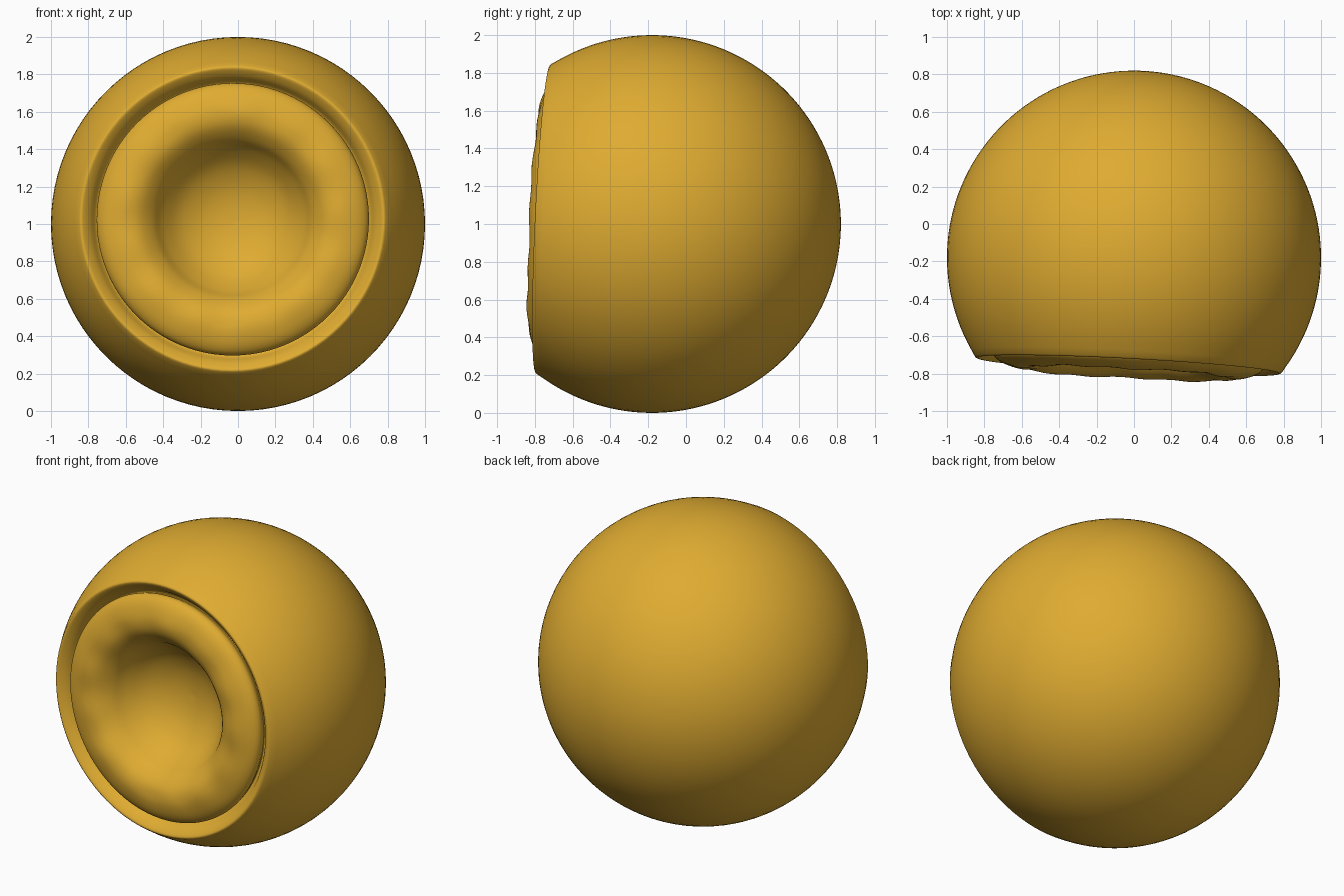
import bpy, bmesh, math
from mathutils import Vector

cube = bpy.data.objects.get("Cube")
if cube:
    bpy.data.objects.remove(cube, do_unlink=True)

SEGMENTS = 96
gold = bpy.data.materials.new("golden_yellow")
gold.use_nodes = True
color = (0.74, 0.41, 0.031, 1)
gold.diffuse_color = color
gold.node_tree.nodes["Principled BSDF"].inputs["Base Color"].default_value = color


def smooth_path(points, steps=4):
    """Catmull-Rom curve through 2D points."""
    pts = [Vector(p) for p in points]
    pts = [pts[0]] + pts + [pts[-1]]
    out = []
    for a, b, c, d in zip(pts, pts[1:], pts[2:], pts[3:]):
        for i in range(steps):
            t = i / steps
            out.append(0.5 * (2 * b + (c - a) * t + (2 * a - 5 * b + 4 * c - d) * t * t
                              + (3 * b - a - 3 * c + d) * t ** 3))
    return out + [pts[-1]]


# Round shell, from the back pole to the rim of the opening
rim_angle = math.atan2(0.82, 0.575)
shell = []
for i in range(48):
    a = math.pi + (rim_angle - math.pi) * i / 48
    shell.append(Vector((math.sin(a), math.cos(a))))

# Rim, groove, padded ring and central hollow: (radius, height along the axis)
face = smooth_path([
    (0.822, 0.572), (0.805, 0.578), (0.765, 0.545), (0.735, 0.5), (0.715, 0.495),
    (0.729, 0.535), (0.712, 0.572), (0.66, 0.603), (0.58, 0.62), (0.5, 0.602),
    (0.43, 0.54), (0.38, 0.46), (0.3, 0.37), (0.2, 0.31), (0.1, 0.28), (0, 0.27)])

# Revolve the profile, with faint creases on the padded ring
bm = bmesh.new()
rings = []
for n, (r, h) in enumerate(shell + face):
    if r < 0.0001:
        rings.append([bm.verts.new((0, 0, h))])
        continue
    ring = []
    for s in range(SEGMENTS):
        a = math.tau * s / SEGMENTS
        pad = max(0, 1 - abs(r - 0.56) / 0.15) if n > len(shell) else 0
        wave = 0.004 * pad * (math.sin(5 * a) + math.sin(13 * a + 1))
        ring.append(bm.verts.new((r * math.cos(a), r * math.sin(a), h + wave)))
    rings.append(ring)
for lower, upper in zip(rings, rings[1:]):
    for s in range(SEGMENTS):
        t = (s + 1) % SEGMENTS
        if len(lower) == 1:
            bm.faces.new((lower[0], upper[t], upper[s]))
        elif len(upper) == 1:
            bm.faces.new((lower[s], lower[t], upper[0]))
        else:
            bm.faces.new((lower[s], lower[t], upper[t], upper[s]))
bmesh.ops.recalc_face_normals(bm, faces=bm.faces)

mesh = bpy.data.meshes.new("hollowed_ball")
bm.to_mesh(mesh)
bm.free()
mesh.materials.append(gold)
ball = bpy.data.objects.new("hollowed_ball", mesh)
bpy.context.collection.objects.link(ball)

# Tilt the opening slightly off the front
axis = Vector((-0.052, -1, 0.047)).normalized()
ball.rotation_euler = axis.to_track_quat("Z", "Y").to_euler()
ball.location = (0, -0.18, 1)

bpy.ops.object.select_all(action="DESELECT")
ball.select_set(True)
bpy.context.view_layer.objects.active = ball
bpy.ops.object.shade_smooth_by_angle(angle=math.radians(50))
